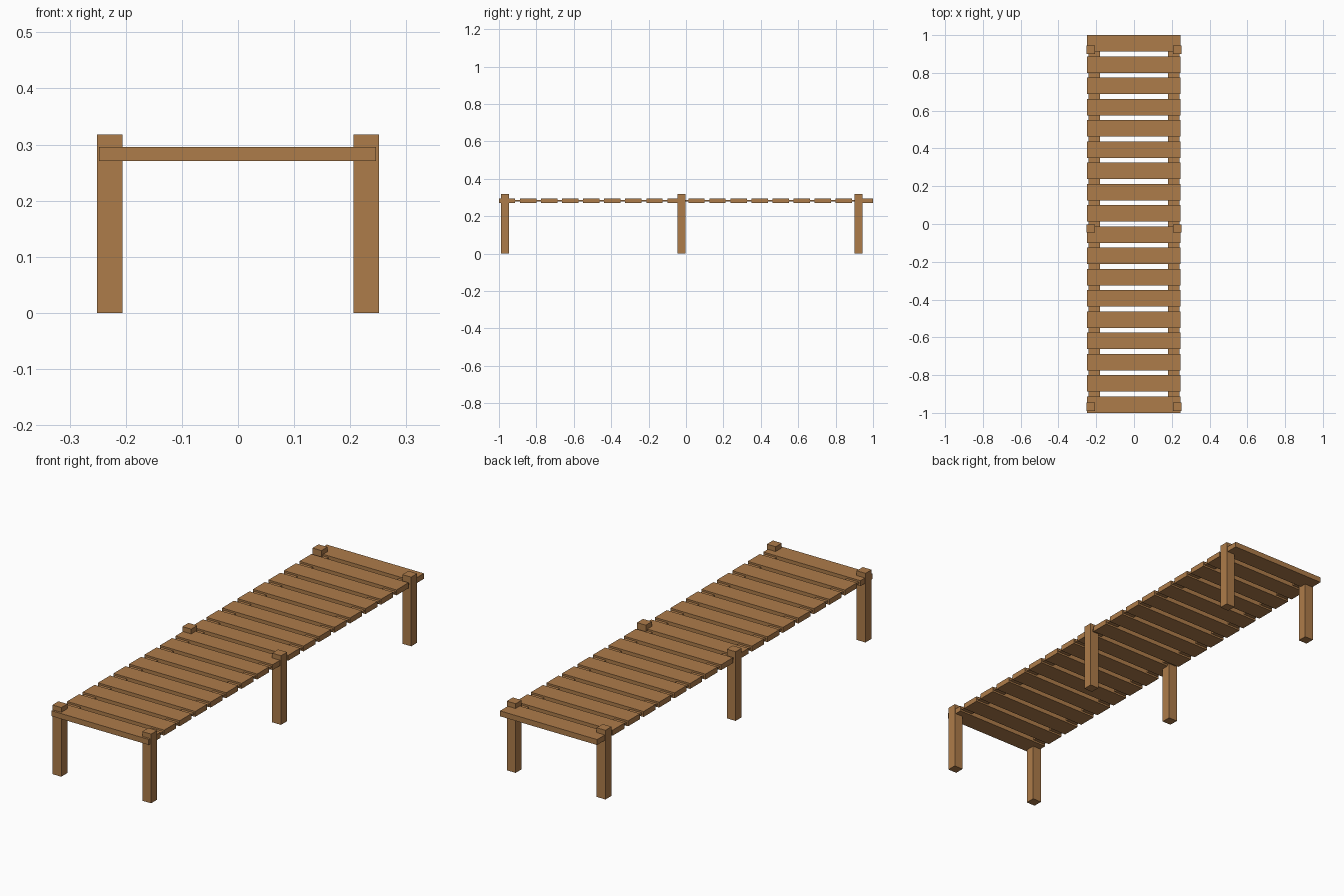
import bpy, bmesh

if "Cube" in bpy.data.objects:
    bpy.data.objects.remove(bpy.data.objects["Cube"])

# One wood colour for the whole dock
wood = bpy.data.materials.new("brown wood")
wood.diffuse_color = (0.42, 0.20, 0.068, 1)
wood.use_nodes = True
wood.node_tree.nodes["Principled BSDF"].inputs["Base Color"].default_value = wood.diffuse_color


def box(name, x0, x1, y0, y1, z0, z1):
    bm = bmesh.new()
    bmesh.ops.create_cube(bm, size=1)
    for v in bm.verts:
        v.co = (x1 if v.co.x > 0 else x0,
                y1 if v.co.y > 0 else y0,
                z1 if v.co.z > 0 else z0)
    mesh = bpy.data.meshes.new(name)
    bm.to_mesh(mesh)
    bm.free()
    mesh.materials.append(wood)
    obj = bpy.data.objects.new(name, mesh)
    bpy.context.collection.objects.link(obj)
    return obj


# Deck planks, evenly spaced end to end
COUNT, WIDTH = 18, 0.087
pitch = (2 - WIDTH) / (COUNT - 1)
for i in range(COUNT):
    y = -1 + i * pitch
    box(f"plank_{i + 1}", -0.248, 0.246, y, y + WIDTH, 0.271, 0.296)

for side, s in (("left", -1), ("right", 1)):
    # Thin strip joining the planks along each edge
    xs = sorted((s * 0.18, s * 0.24))
    box(f"{side}_strip", *xs, -0.985, 0.985, 0.279, 0.288)
    # Square posts rising just above the deck
    xs = sorted((s * 0.206, s * 0.251))
    for place, y in (("front", -0.99), ("middle", -0.046), ("back", 0.9)):
        box(f"{place}_{side}_post", *xs, y, y + 0.044, 0, 0.318)
